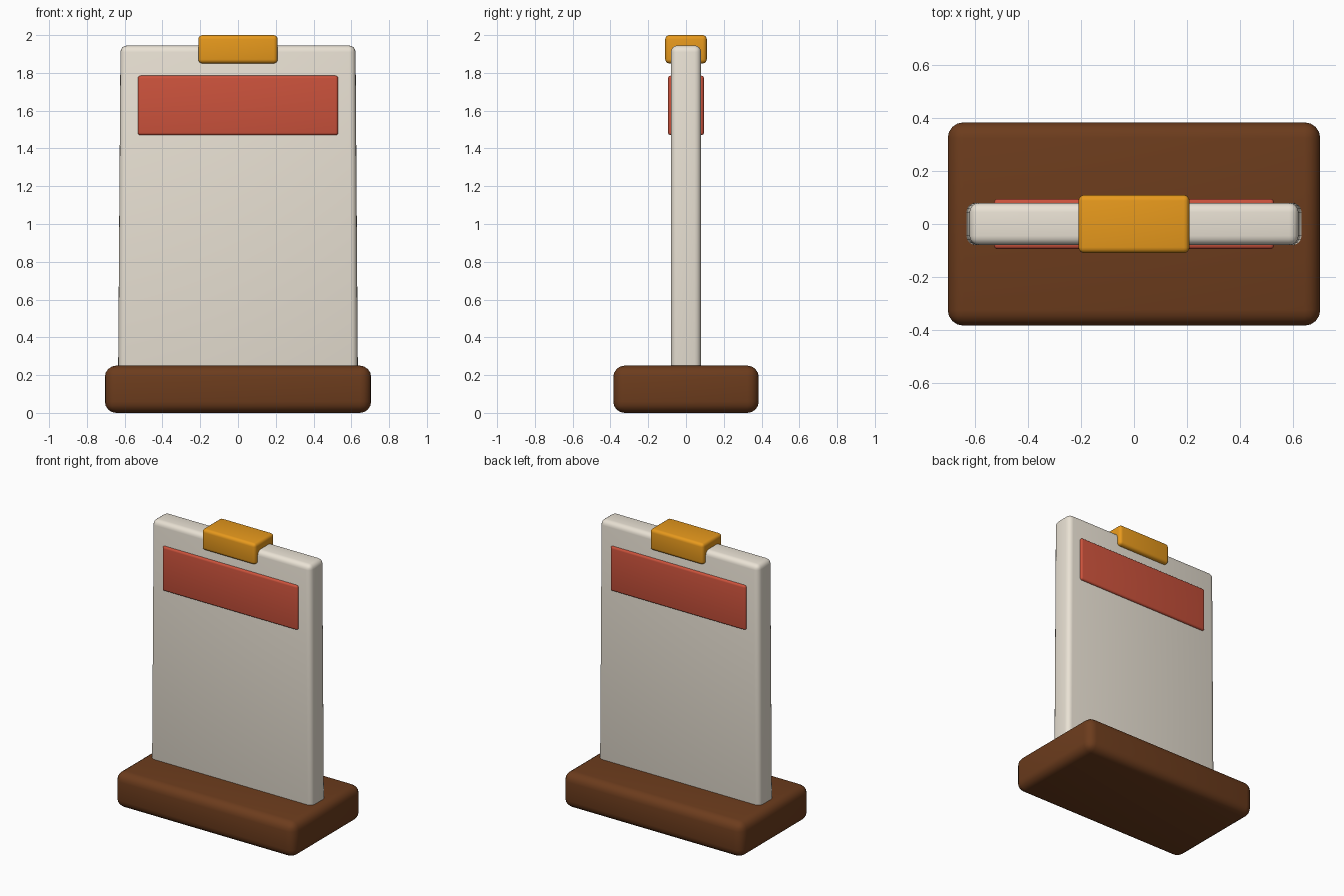
import bpy, bmesh, math

if "Cube" in bpy.data.objects:
    bpy.data.objects.remove(bpy.data.objects["Cube"])


def colour(name, rgb):
    mat = bpy.data.materials.new(name)
    mat.diffuse_color = (*rgb, 1)
    mat.use_nodes = True
    mat.node_tree.nodes["Principled BSDF"].inputs["Base Color"].default_value = mat.diffuse_color
    return mat


def rounded_box(name, half_x, half_y, z0, z1, radius, mat, top_scale=1.0):
    bm = bmesh.new()
    bmesh.ops.create_cube(bm, size=2)
    for v in bm.verts:
        top = v.co.z > 0
        v.co.x *= half_x * (top_scale if top else 1)
        v.co.y *= half_y
        v.co.z = z1 if top else z0
    mesh = bpy.data.meshes.new(name)
    bm.to_mesh(mesh)
    bm.free()
    mesh.materials.append(mat)
    obj = bpy.data.objects.new(name, mesh)
    bpy.context.collection.objects.link(obj)
    bevel = obj.modifiers.new("round_edges", 'BEVEL')
    bevel.width = radius
    bevel.segments = 4
    bevel.limit_method = 'NONE'
    bpy.ops.object.select_all(action='DESELECT')
    obj.select_set(True)
    bpy.context.view_layer.objects.active = obj
    bpy.ops.object.modifier_apply(modifier=bevel.name)
    bpy.ops.object.shade_smooth_by_angle(angle=math.radians(40))
    return obj


wood = colour("brown_wood", (0.15, 0.045, 0.012))
cream = colour("cream", (0.82, 0.76, 0.66))
red = colour("red", (0.60, 0.085, 0.045))
amber = colour("amber", (0.80, 0.32, 0.012))

# Base block
rounded_box("base", 0.705, 0.385, 0.0, 0.25, 0.06, wood)
# Upright board, slightly narrower at the top
rounded_box("board", 0.635, 0.08, 0.15, 1.945, 0.035, cream, 0.98)
# Header band showing on both faces
rounded_box("header_band", 0.53, 0.095, 1.47, 1.785, 0.014, red)
# Clip over the top edge
rounded_box("top_clip", 0.21, 0.11, 1.85, 2.0, 0.022, amber)
